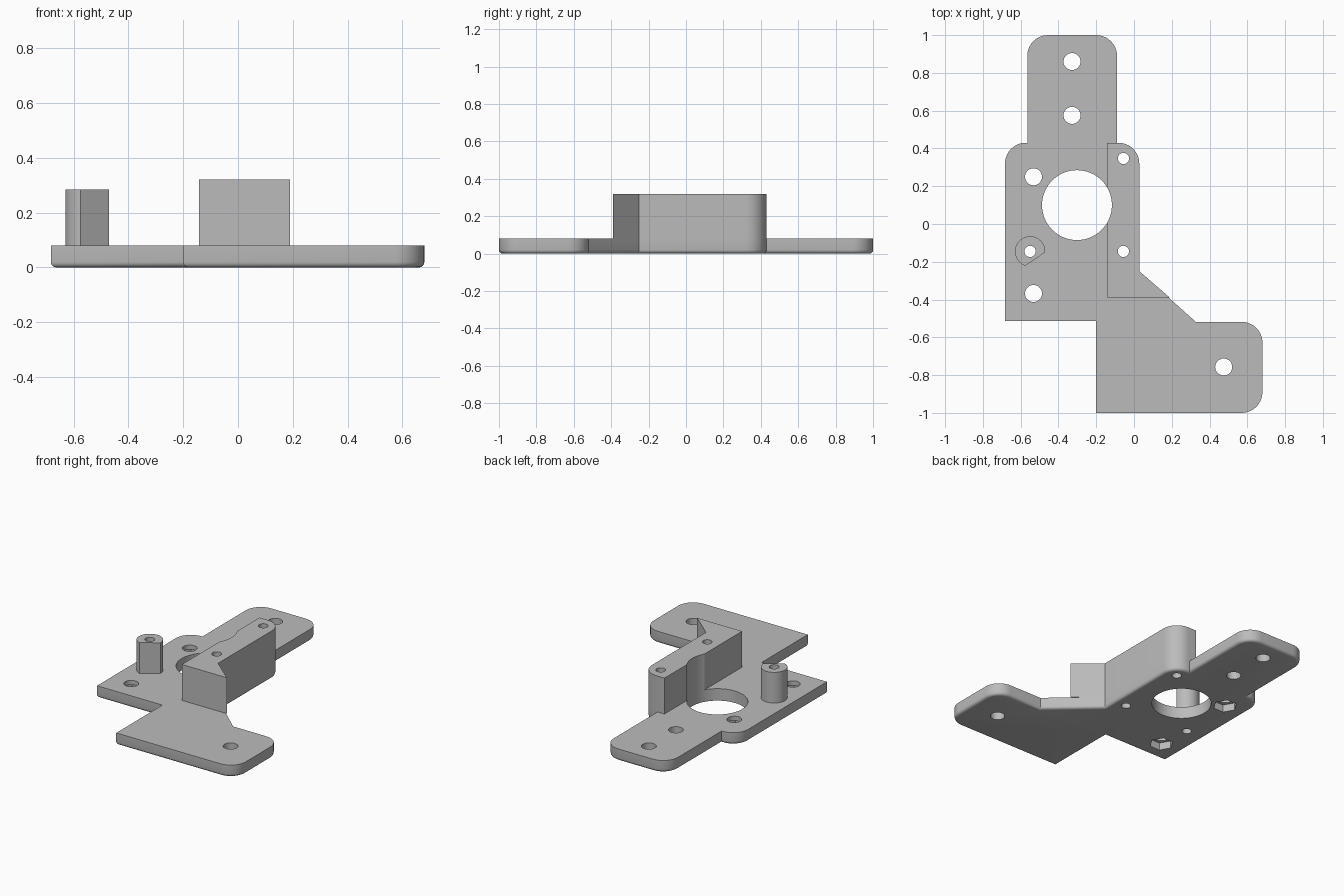
import bpy, bmesh
from math import cos, sin, pi, radians
from mathutils import Vector

cube = bpy.data.objects.get("Cube")
if cube:
    bpy.data.objects.remove(cube)

grey = bpy.data.materials.new("plain grey")
grey.use_nodes = True
grey.diffuse_color = (0.5, 0.5, 0.5, 1)
grey.node_tree.nodes["Principled BSDF"].inputs["Base Color"].default_value = (0.5, 0.5, 0.5, 1)

PLATE_TOP, BLOCK_TOP, POST_TOP = 0.08, 0.32, 0.285
BORE = (-0.302, 0.1)
POST = (-0.55, -0.145)


def rounded(corners, steps=10):
    """Outline from (x, y, radius) corners; right-angle corners get an arc."""
    pts, n = [], len(corners)
    for i, (x, y, r) in enumerate(corners):
        p = Vector((x, y))
        if not r:
            pts.append(p)
            continue
        a = (Vector(corners[i - 1][:2]) - p).normalized()
        b = (Vector(corners[(i + 1) % n][:2]) - p).normalized()
        for k in range(steps + 1):
            t = k / steps * pi / 2
            pts.append(p + r * (a * (1 - sin(t)) + b * (1 - cos(t))))
    return pts


def circle(centre, r, sides, start=0, end=2 * pi):
    return [Vector((centre[0] + r * cos(a), centre[1] + r * sin(a)))
            for a in (start + (end - start) * k / sides for k in range(sides))]


def prism(name, outlines, z0, z1, bottom_round=0):
    """Extrude closed outlines from z0 to z1, optionally rounding the lower rim."""
    bm = bmesh.new()
    for pts in outlines:
        base = bm.faces.new([bm.verts.new((p.x, p.y, z0)) for p in pts])
        top = bmesh.ops.extrude_face_region(bm, geom=[base], use_keep_orig=True)
        verts = [v for v in top["geom"] if isinstance(v, bmesh.types.BMVert)]
        bmesh.ops.translate(bm, verts=verts, vec=(0, 0, z1 - z0))
    bmesh.ops.recalc_face_normals(bm, faces=bm.faces)
    if bottom_round:
        rim = [e for e in bm.edges if all(abs(v.co.z - z0) < 1e-5 for v in e.verts)]
        bmesh.ops.bevel(bm, geom=rim, offset=bottom_round, segments=4,
                        profile=0.5, affect='EDGES')
    mesh = bpy.data.meshes.new(name)
    bm.to_mesh(mesh)
    bm.free()
    mesh.materials.append(grey)
    ob = bpy.data.objects.new(name, mesh)
    bpy.context.collection.objects.link(ob)
    return ob


def finish(ob, cutters):
    bpy.ops.object.select_all(action='DESELECT')
    bpy.context.view_layer.objects.active = ob
    ob.select_set(True)
    for cutter in cutters:
        mod = ob.modifiers.new("cut", 'BOOLEAN')
        mod.operation = 'DIFFERENCE'
        mod.solver = 'EXACT'
        mod.object = cutter
        bpy.ops.object.modifier_apply(modifier=mod.name)
    bpy.ops.object.shade_smooth_by_angle(angle=radians(30))


# Flat mounting plate with two arms
plate = prism("mounting_plate", [rounded([
    (-0.683, -0.513, 0), (-0.2, -0.513, 0), (-0.2, -1, 0), (0.68, -1, 0.11),
    (0.68, -0.518, 0.11), (0.327, -0.518, 0), (0.028, -0.25, 0), (0.028, 0.43, 0.11),
    (-0.09, 0.43, 0), (-0.09, 1, 0.11), (-0.565, 1, 0.11), (-0.565, 0.43, 0),
    (-0.683, 0.43, 0.11)])], 0, PLATE_TOP, 0.02)

# Raised block with a slanted wing at its front
block = prism("raised_block", [rounded([
    (-0.142, -0.39, 0), (0.19, -0.39, 0), (0.028, -0.25, 0),
    (0.028, 0.43, 0.11), (-0.142, 0.43, 0)])], PLATE_TOP, BLOCK_TOP)

# Round post with one flat side
post = prism("screw_post", [circle(POST, 0.08, 40, radians(-3), radians(252))
                            + circle(POST, 0.08, 1, radians(252))],
             PLATE_TOP, POST_TOP)

# Bore, screw holes and hexagonal nut pockets
nut_spots = [(-0.532, 0.25), (-0.532, -0.368)]
wide = nut_spots + [(-0.328, 0.86), (-0.328, 0.575), (0.475, -0.757)]
narrow = [POST, (-0.056, 0.347), (-0.056, -0.145)]
holes = prism("hole_cutter", [circle(BORE, 0.185, 64)]
              + [circle(c, 0.045, 32) for c in wide]
              + [circle(c, 0.03, 24) for c in narrow], -0.1, 0.5)
pockets = prism("pocket_cutter", [circle(c, 0.075, 6) for c in nut_spots], -0.1, 0.05)
cutters = [holes, pockets]

finish(plate, cutters)
finish(block, [holes])
finish(post, [holes])

for cutter in cutters:
    bpy.data.objects.remove(cutter)
